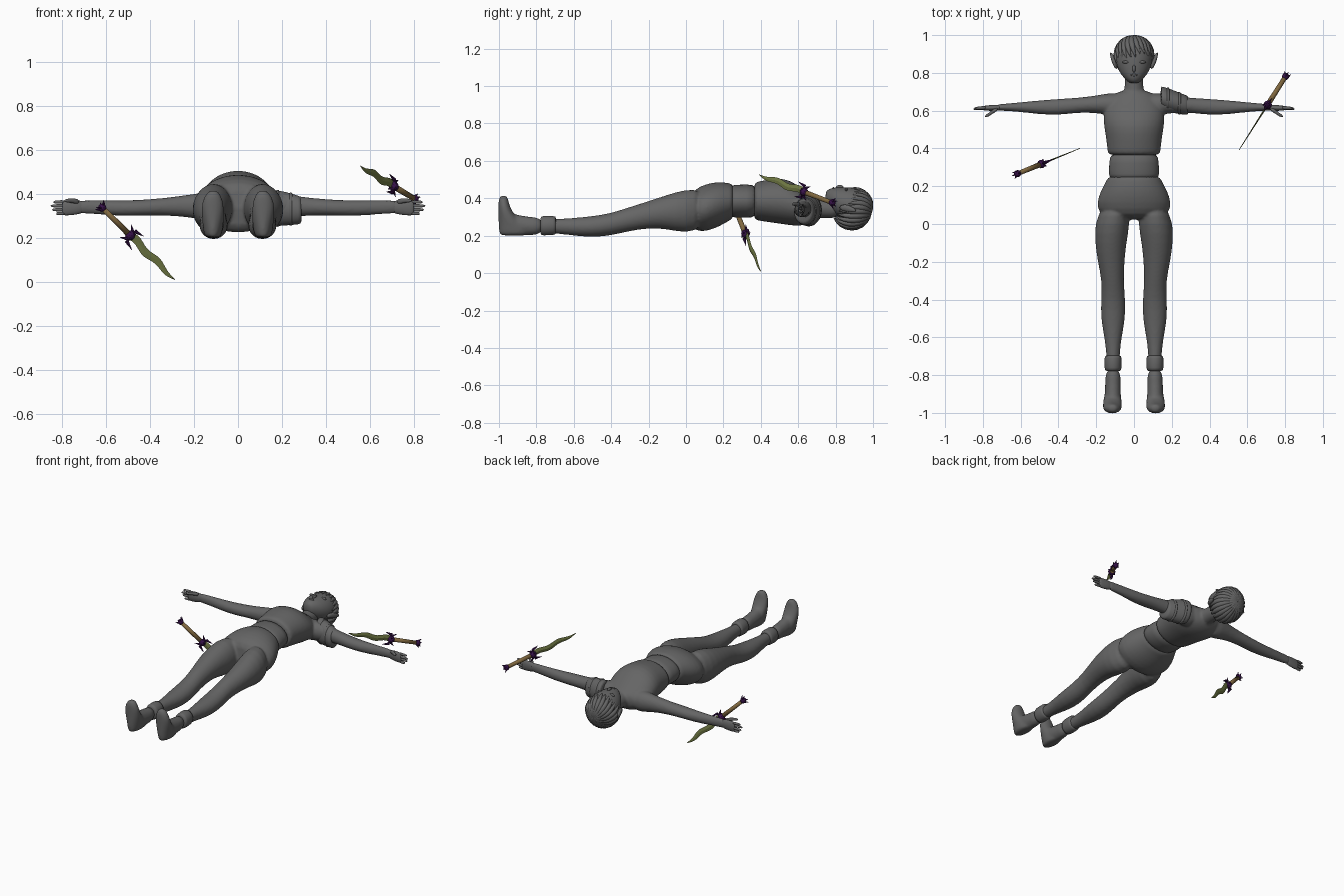
import bpy, bmesh, math, random
from mathutils import Matrix, Vector

random.seed(4)
cube = bpy.data.objects.get("Cube")
if cube:
    bpy.data.objects.remove(cube)


def material(name, rgb):
    m = bpy.data.materials.new(name)
    m.use_nodes = True
    m.diffuse_color = (*rgb, 1)
    m.node_tree.nodes["Principled BSDF"].inputs["Base Color"].default_value = (*rgb, 1)
    return m


GREY = material("dark grey", (0.13, 0.13, 0.13))
OLIVE = material("olive blade", (0.17, 0.2, 0.06))
TAN = material("tan grip", (0.22, 0.14, 0.05))
PURPLE = material("deep purple", (0.04, 0.006, 0.07))


def finish(name, bm, mat, smooth=True):
    bmesh.ops.recalc_face_normals(bm, faces=bm.faces)
    mesh = bpy.data.meshes.new(name)
    for f in bm.faces:
        f.smooth = smooth
    bm.to_mesh(mesh)
    bm.free()
    mesh.materials.append(mat)
    ob = bpy.data.objects.new(name, mesh)
    bpy.context.scene.collection.objects.link(ob)
    return ob


def skin(bm, rings):
    """Bridge rings of points and close both ends."""
    rings = [[bm.verts.new(p) for p in ring] for ring in rings]
    n = len(rings[0])
    for a, b in zip(rings, rings[1:]):
        for i in range(n):
            bm.faces.new((a[i], a[(i + 1) % n], b[(i + 1) % n], b[i]))
    bm.faces.new(rings[0])
    bm.faces.new(rings[-1])


def loft(bm, axis, sections, flip=1, sides=20):
    """Oval sections (position, low u, high u, low v, high v) in hundredths."""
    rings = []
    for pos, u0, u1, v0, v1 in sections:
        ring = []
        for i in range(sides):
            a = math.tau * i / sides
            u = (u0 + u1) / 2 + (u1 - u0) / 2 * math.cos(a)
            v = (v0 + v1) / 2 + (v1 - v0) / 2 * math.sin(a)
            x, y, z = {"x": (pos, u, v), "y": (u, pos, v), "z": (u, v, pos)}[axis]
            ring.append((x * flip / 100, y / 100, z / 100))
        rings.append(ring)
    skin(bm, rings)


def body_part(name, *lofts, fuse=False):
    """Each loft is (axis, sections, mirrored); fuse blends them together."""
    bm = bmesh.new()
    for axis, sections, mirrored in lofts:
        for flip in (1, -1) if mirrored else (1,):
            loft(bm, axis, sections, flip)
    ob = finish(name, bm, GREY)
    sub = ob.modifiers.new("round", "SUBSURF")
    sub.levels = sub.render_levels = 1
    if fuse:
        re = ob.modifiers.new("fuse", "REMESH")
        re.mode = "VOXEL"
        re.voxel_size = 0.008
        re.use_smooth_shade = True
        sm = ob.modifiers.new("soften", "SMOOTH")
        sm.factor = 0.5
        sm.iterations = 5
    return ob


# Legs and hips
leg = [(10, 3, 17, 24, 45), (0, 2, 21, 21, 45), (-10, 4, 20.7, 23.5, 42),
       (-20, 5, 19.3, 24, 38.5), (-30, 5.5, 17, 22.5, 35.5), (-40, 4.5, 17.5, 20, 32),
       (-50, 4.5, 17.7, 19, 30.5), (-60, 6.5, 15.7, 20, 29.5),
       (-68, 7.5, 14.7, 21, 29), (-76, 7.5, 14.5, 21.5, 29)]
hips = [(2, -15, 15, 24, 43), (8, -20.5, 20.5, 21.5, 47), (15, -19, 19, 23.5, 48.8),
        (20, -16.5, 16.5, 26, 48.8), (24, -14.2, 14.2, 28.5, 48), (25.5, -14, 14, 29, 47.7)]
body_part("trousers", ("y", leg, True), ("y", hips, False), fuse=True)

# Boots: cuff, ankle and upturned foot
cuff = [(-69.5, 7, 15, 21, 30), (-70, 6.5, 15.7, 20.3, 30.7), (-77, 6.5, 15.7, 20, 30.7),
        (-78, 7, 15.2, 20.5, 30)]
ankle = [(-76, 7, 15.2, 20.5, 30), (-85, 7, 15.3, 20, 30), (-93, 6.8, 15.5, 20, 32),
         (-98, 7, 15.5, 20.5, 33)]
foot = [(20, 8.5, 14, -99, -86), (21, 7.5, 15.5, -100, -83), (25, 6.6, 16, -100.3, -85),
        (30, 6.3, 16.5, -100.3, -91), (35, 6.3, 16.7, -100.3, -94), (39, 7.5, 15.3, -100.3, -95),
        (41, 9, 13.5, -99.5, -95.5), (41.5, 10, 12.5, -98.5, -96.5)]
body_part("boot_cuffs", ("y", cuff, True))
body_part("boots", ("y", ankle, True), ("z", foot, True), fuse=True)

# Bare waist between trousers and top
body_part("waist", ("y", [(23, -13, 13, 30, 47), (26, -13.5, 13.5, 29.5, 47.3),
                          (32, -13.3, 13.3, 29.5, 47.5), (39, -13, 13, 29.5, 47.5)], False))

# Chest, neck and arms
chest = [(36, -14, 14, 28.5, 48.5), (38, -14.2, 14.2, 28, 49), (45, -14.8, 14.8, 27, 50.3),
         (52, -16.2, 16.2, 26, 51), (58, -16.5, 16.5, 25, 48.5), (64, -15, 15, 25.5, 43.5),
         (68, -12, 12, 27.5, 41), (71, -7, 7, 30, 39.5)]
neck = [(66, -6, 6, 29, 40), (71, -5.2, 5.2, 29.5, 39.5), (76, -4.7, 4.7, 29.5, 39.5),
        (82, -5, 5, 29, 40)]
arm = [(6, 57, 69.5, 27, 41), (13, 57.5, 69.5, 27, 41), (20, 58.8, 68, 29, 40),
       (30, 59, 66.8, 30, 38.5), (40, 57.5, 66.3, 30, 37.5), (50, 58, 65.5, 29.7, 37),
       (60, 59.3, 64.5, 30.3, 37), (70, 60, 63.5, 31, 37), (73, 60, 63.5, 31, 37)]
body_part("torso_and_arms", ("y", chest, False), ("y", neck, False), ("x", arm, True), fuse=True)

# Hands: palm, four fingers side by side, bent thumb
palm = [(69, 60.3, 63.2, 31.5, 36.5), (74, 59.8, 63.2, 30.3, 37.3), (79, 60, 62.7, 30, 37),
        (80, 60.3, 62.3, 30.5, 36.5)]
parts = [("x", palm, True)]
for i, reach in enumerate((82.5, 84.5, 85.3, 84)):
    z, y = 30.2 + i * 1.75, 60.3 + (i % 2) * 0.3
    parts.append(("x", [(78, y, y + 2, z, z + 1.7), (82, y, y + 1.7, z, z + 1.6),
                        (reach, y, y + 1.2, z + 0.2, z + 1.3)], True))
thumb = [(72, 60, 62, 35, 37.5), (75, 58.3, 60.5, 35.8, 38), (77, 56.8, 58.7, 36, 37.8),
         (79, 56.3, 57.5, 36.2, 37.4)]
body_part("hands", *parts, ("x", thumb, True))

# Shoulder guard on the left arm, with two raised bands
guard = [(14, 61, 73, 26, 42), (15, 60, 73, 25, 42), (22, 58.5, 70.5, 25.5, 41),
         (28, 57.5, 68, 26, 39), (29, 58, 67.7, 26.5, 38.5)]
body_part("shoulder_guard", ("x", guard, False))
for i, (x, y0, y1, z0, z1) in enumerate([(18, 59, 72.4, 24.8, 42), (24, 57.8, 70, 25.3, 40.7)]):
    body_part(f"shoulder_band_{i}", ("x", [(x - 1, y0 + 1, y1 - 1, z0 + 1, z1 - 1), (x - 0.6, y0, y1, z0, z1),
                                           (x + 0.6, y0, y1, z0, z1),
                                           (x + 1, y0 + 1, y1 - 1, z0 + 1, z1 - 1)], False))

# Head and pointed ears
skull = [(74.5, -2.2, 2.2, 38, 43), (76, -4, 4, 35, 45), (79, -7, 7, 32, 45.8),
         (83, -9, 9, 29, 46), (88, -10.2, 10.2, 26, 46), (94, -9.3, 9.3, 26, 45),
         (98, -6, 6, 30, 41)]
ear = [(82, 8.5, 10, 34, 36), (85, 9, 11.5, 33, 37), (88, 10, 12.5, 32.5, 36),
       (91, 12, 12.8, 32.5, 34)]
body_part("head", ("y", skull, False))
body_part("ears", ("y", ear, True))

# Nose, lips and closed eyes
bm = bmesh.new()
features = [(0, 0.822, 0.459, 0.009, 0.02, 0.012), (0, 0.788, 0.453, 0.02, 0.006, 0.007)]
features += [(s * 0.042, 0.857, 0.445, 0.021, 0.008, 0.01) for s in (1, -1)]
for x, y, z, rx, ry, rz in features:
    bmesh.ops.create_uvsphere(bm, u_segments=16, v_segments=10, radius=1,
                              matrix=Matrix.Translation((x, y, z)) @ Matrix.Diagonal((rx, ry, rz, 1)))
finish("face_features", bm, GREY)

# Hair: locks sweeping from the crown, shorter over the face
hair = bpy.data.curves.new("hair", "CURVE")
hair.dimensions = "3D"
hair.bevel_depth = 0.018
hair.bevel_resolution = 2
hair.use_fill_caps = True
pole = Vector((0, 1, -0.25)).normalized()
front = Vector((0, 0.25, 1)).normalized()
LOCKS, STEPS = 24, 10
for k in range(LOCKS):
    a = math.tau * k / LOCKS
    end = 2.02 - 0.35 * math.cos(a) + random.uniform(-0.12, 0.12)
    lock = hair.splines.new("POLY")
    lock.points.add(STEPS - 1)
    for i, p in enumerate(lock.points):
        f = i / (STEPS - 1)
        swirl = a + 0.35 * f * f
        side = front * math.cos(swirl) + Vector((math.sin(swirl), 0, 0))
        d = pole * math.cos(f * end) + side * math.sin(f * end)
        p.co = (d.x * 0.096, 0.88 + d.y * 0.106, 0.35 + d.z * 0.106, 1)
        p.radius = (0.6 + 0.45 * math.sin(math.pi * f)) * (1 - 0.75 * f ** 4)
    lock.use_smooth = True
hair.materials.append(GREY)
bpy.context.scene.collection.objects.link(bpy.data.objects.new("hair", hair))


def spike(bm, start, end, r):
    start, end = Vector(start), Vector(end)
    d = end - start
    bmesh.ops.create_cone(bm, segments=6, radius1=r, radius2=r * 0.1, depth=d.length, cap_ends=True,
                          matrix=Matrix.Translation((start + end) / 2) @ d.to_track_quat("Z", "Y").to_matrix().to_4x4())


def dagger(side, pommel, tip):
    """Wavy dagger along its own z, with the flat of the blade upright."""
    pommel, tip = Vector(pommel), Vector(tip)
    d = (tip - pommel).normalized()
    w = (Vector((0, 0, 1)) - d * d.z).normalized()
    place = Matrix((w, d.cross(w), d)).transposed().to_4x4()
    place.translation = pommel
    total = (tip - pommel).length
    hilt = total * 0.39
    # Blade
    bm, rings = bmesh.new(), []
    for i in range(19):
        t = i / 18
        c = 0.007 * math.sin(t * 13) * (1 - t * 0.4)
        h = 0.019 * (1 - 0.95 * t ** 4)
        z = hilt + t * (total - hilt)
        rings.append([(c - h, 0, z), (c, 0.005 * (1 - t * 0.7), z), (c + h, 0, z), (c, -0.005 * (1 - t * 0.7), z)])
    skin(bm, rings)
    blade = finish(side + "_dagger_blade", bm, OLIVE, False)
    # Grip
    bm = bmesh.new()
    bmesh.ops.create_cone(bm, segments=12, radius1=0.012, radius2=0.014, depth=hilt, cap_ends=True,
                          matrix=Matrix.Translation((0, 0, hilt / 2)))
    grip = finish(side + "_dagger_grip", bm, TAN)
    # Pommel and thorny guard
    bm = bmesh.new()
    for z, r in ((0.005, 0.019), (hilt, 0.023)):
        bmesh.ops.create_icosphere(bm, subdivisions=2, radius=r, matrix=Matrix.Translation((0, 0, z)))
    for i in range(6):
        a = math.tau * i / 6
        x, y = math.cos(a), math.sin(a) * 0.7
        spike(bm, (x * 0.008, y * 0.008, 0.01), (x * 0.03, y * 0.03, -0.014), 0.009)
        spike(bm, (x * 0.01, y * 0.01, hilt), (x * 0.035, y * 0.035, hilt + 0.012), 0.012)
        if i % 3 == 0:
            spike(bm, (x * 0.03, 0, hilt + 0.005), (x * 0.042, 0, hilt + 0.05), 0.01)
            spike(bm, (x * 0.02, 0, hilt), (x * 0.04, 0, hilt - 0.03), 0.009)
    fittings = finish(side + "_dagger_fittings", bm, PURPLE, False)
    for ob in (blade, grip, fittings):
        ob.matrix_world = place


dagger("right", (-0.62, 0.265, 0.34), (-0.287, 0.4, 0.008))
dagger("left", (0.805, 0.785, 0.375), (0.555, 0.39, 0.525))
